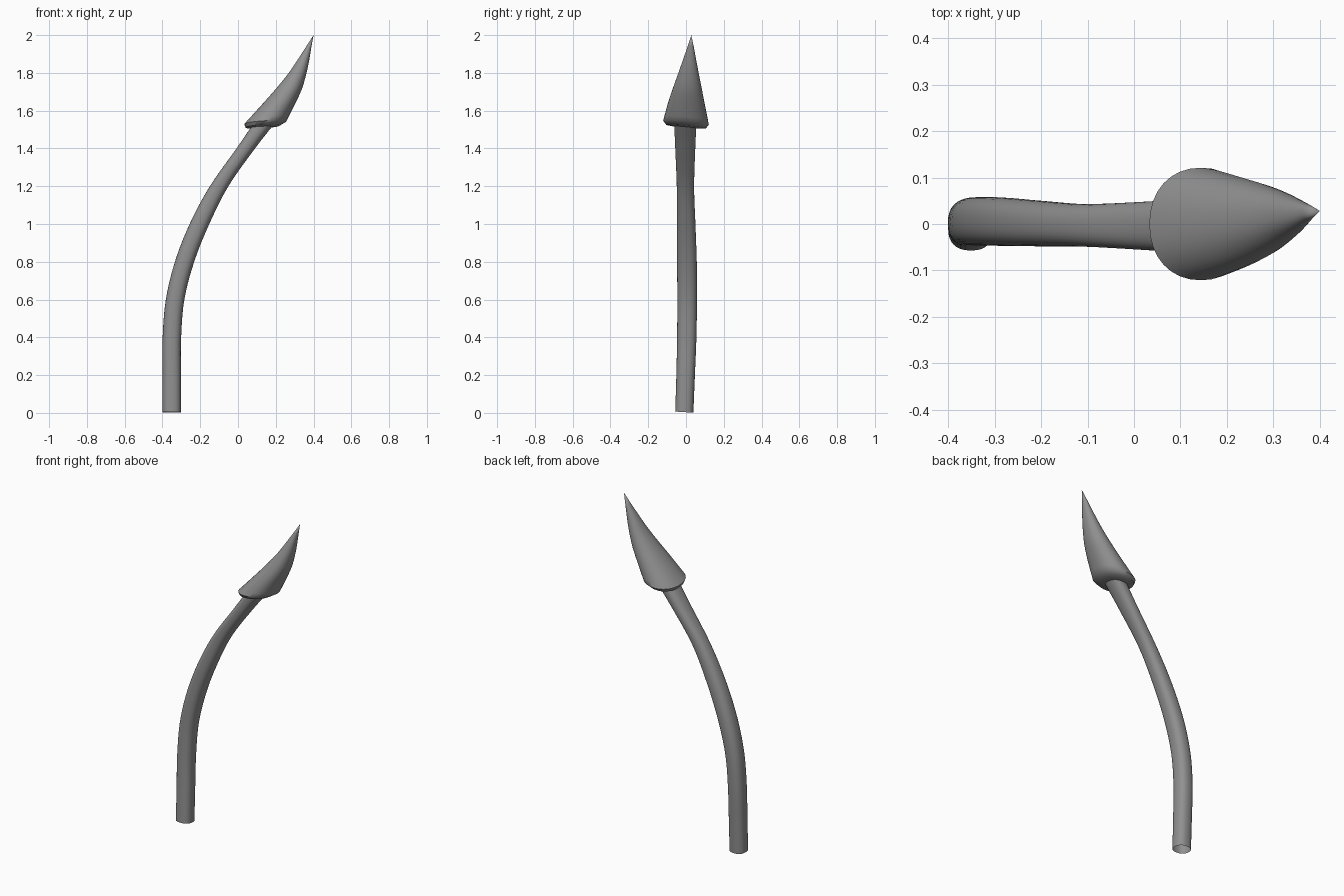
import bpy, bmesh
from math import cos, sin, pi, copysign

if "Cube" in bpy.data.objects:
    bpy.data.objects.remove(bpy.data.objects["Cube"])

SIDES = 32
dark = bpy.data.materials.new("dark_grey")
dark.diffuse_color = (.28, .28, .28, 1)
dark.use_nodes = True
dark.node_tree.nodes["Principled BSDF"].inputs["Base Color"].default_value = dark.diffuse_color


def smooth_path(keys, steps):
    """Catmull-Rom interpolation through rows of (x, y, z, rx, ry)."""
    out = []
    for i in range(len(keys) - 1):
        a, b, c, d = (keys[max(0, min(len(keys) - 1, i + k))] for k in (-1, 0, 1, 2))
        for s in range(steps):
            t = s / steps
            out.append([0.5 * (2 * q + (r - p) * t + (2 * p - 5 * q + 4 * r - w) * t * t
                               + (3 * q - p - 3 * r + w) * t ** 3)
                        for p, q, r, w in zip(a, b, c, d)])
    out.append(list(keys[-1]))
    return out


def loft(name, rows, power=2.0, tilt=(0, 0), tip=None, angle=40):
    """Skin of rounded rings; closed by a tip if one is given, else open."""
    bm = bmesh.new()
    rings = []
    for x, y, z, rx, ry in rows:
        ring = []
        for i in range(SIDES):
            a = 2 * pi * i / SIDES
            u = copysign(abs(cos(a)) ** (2 / power), cos(a)) * rx
            v = copysign(abs(sin(a)) ** (2 / power), sin(a)) * ry
            ring.append(bm.verts.new((x + u, y + v, z + tilt[0] * u + tilt[1] * v)))
        rings.append(ring)
    for lo, hi in zip(rings, rings[1:]):
        for i in range(SIDES):
            j = (i + 1) % SIDES
            bm.faces.new((lo[i], lo[j], hi[j], hi[i]))
    if tip:
        bm.faces.new(rings[0][::-1])
        apex = bm.verts.new(tip)
        for i in range(SIDES):
            bm.faces.new((rings[-1][i], rings[-1][(i + 1) % SIDES], apex))
    mesh = bpy.data.meshes.new(name)
    bm.to_mesh(mesh)
    bm.free()
    mesh.materials.append(dark)
    obj = bpy.data.objects.new(name, mesh)
    bpy.context.collection.objects.link(obj)
    bpy.context.view_layer.objects.active = obj
    obj.select_set(True)
    bpy.ops.object.shade_smooth_by_angle(angle=angle * pi / 180)
    obj.select_set(False)
    return obj


# Curved stem, open at the foot
stem = [
    (-.351, -.009, 0.004, .049, .048),
    (-.351, -.002, 0.2, .049, .049),
    (-.350, .004, 0.4, .049, .051),
    (-.333, .006, 0.6, .049, .052),
    (-.283, .005, 0.8, .051, .052),
    (-.204, .001, 1.0, .052, .049),
    (-.100, -.003, 1.2, .049, .046),
    (.041, -.004, 1.4, .049, .053),
    (.140, -.004, 1.535, .056, .059),
]
loft("stem", smooth_path(stem, 5), power=2.4, tilt=(0, -.06))

# Pointed head leaning with the stem
underside = [(.125, 0, 1.511, .055, .06), (.130, 0, 1.516, .090, .105)]
sides = [
    (.144, 0, 1.536, .111, .121),
    (.211, .003, 1.63, .091, .099),
    (.265, .008, 1.71, .073, .078),
    (.310, .014, 1.79, .051, .056),
    (.342, .019, 1.86, .034, .037),
    (.375, .025, 1.94, .014, .016),
]
loft("head", underside + smooth_path(sides, 3), power=2.15,
     tilt=(.06, -.09), tip=(.40, .028, 2.0), angle=50)
